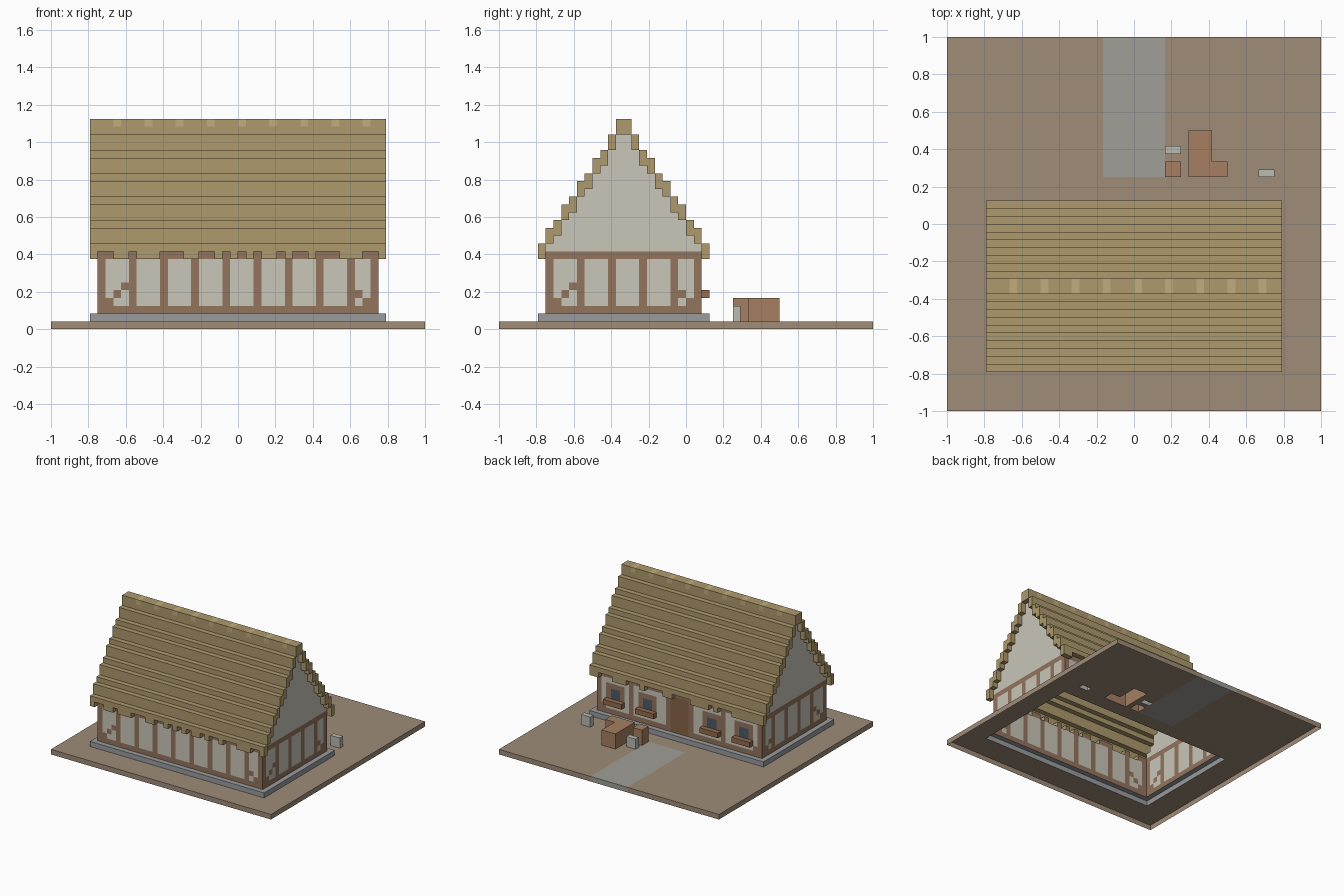
import bpy, bmesh, random

if "Cube" in bpy.data.objects:
    bpy.data.objects.remove(bpy.data.objects["Cube"])

# Block-built cottage: everything sits on a grid of 48 cells over 2 units.
V = 2 / 48
random.seed(4)
cells = {}          # (x, y, z) -> part name; later parts replace earlier ones

COLORS = {          # sRGB 0-255
    "ground": (157, 139, 120), "path": (158, 157, 150), "plinth": (152, 154, 156),
    "wall_panels": (200, 197, 183), "timber_frame": (146, 116, 94),
    "thatch_roof": (172, 152, 108), "ridge_pegs": (192, 172, 124),
    "door": (134, 100, 72), "window_glass": (78, 92, 104), "window_sills": (146, 108, 80),
    "crates": (164, 126, 98), "stones": (186, 186, 178),
}


def box(part, x0, x1, y0, y1, z0, z1):
    for x in range(x0, x1):
        for y in range(y0, y1):
            for z in range(z0, z1):
                cells[x, y, z] = part


# Ground with the path set into it, and the stone plinth
box("ground", -24, 24, -24, 24, 0, 1)
box("path", -4, 4, 6, 24, 0, 1)
box("plinth", -19, 19, -19, 3, 1, 2)

# Wall body and stepped gable, filled up to the roof
tops = [11 + int(1.5 * i + 0.5) for i in range(10)]
box("wall_panels", -18, 18, -18, 2, 2, 11)
for i, top in enumerate(tops):
    for y in (-19 + i, 2 - i):
        if i:
            box("wall_panels", -18, 18, y, y + 1, 11, top)
box("wall_panels", -18, 18, -9, -7, 11, 25)

# Timber frame: bottom and top rails, posts and corner braces
T = "timber_frame"
for z in (2, 9):
    for y in (-18, 1):
        box(T, -18, 18, y, y + 1, z, z + 1)
    for x in (-18, 17):
        box(T, x, x + 1, -18, 2, z, z + 1)
for y in (-18, 1):
    for x in (-18, -14, -10, -6, -2, 2, 6, 10, 14, 17):
        if y == -18 or x in (-18, -10, 10, 17):
            box(T, x, x + 1, y, y + 1, 2, 10)
    for k in range(3):
        for x in (-17 + k, 16 - k):
            box(T, x, x + 1, y, y + 1, 3 + k, 4 + k)
for x in (-18, 17):
    for y in (-14, -10, -6, -2):
        box(T, x, x + 1, y, y + 1, 2, 10)
    for k in range(3):
        for y in (-17 + k, -k):
            box(T, x, x + 1, y, y + 1, 3 + k, 4 + k)

# Door and four windows in the back wall
box(T, -3, 3, 1, 2, 2, 10)
box("door", -2, 2, 1, 2, 2, 9)
for c in (-14, -7, 7, 14):
    box(T, c - 2, c + 2, 1, 2, 4, 8)
    box("window_glass", c - 1, c + 1, 1, 2, 5, 7)
    box("window_sills", c - 2, c + 2, 2, 3, 4, 5)

# Stepped thatch roof with ridge and ridge pegs
for i, top in enumerate(tops):
    for y in (-19 + i, 2 - i):
        box("thatch_roof", -19, 19, y, y + 1, top - (2 if i else 1), top)
box("thatch_roof", -19, 19, -9, -7, 25, 27)
for x in range(-16, 17, 4):
    box("ridge_pegs", x, x + 1, -9, -7, 26, 27)

# Ragged eaves: hanging straw with gaps
gaps = ((-18, -16), (-14, -13), (-10, -7), (-5, -3), (-2, -1), (0, 1),
        (2, 3), (5, 6), (7, 9), (10, 13), (16, 18))
for x in range(-19, 19):
    if not any(a <= x < b for a, b in gaps):
        box("thatch_roof", x, x + 1, -19, -18, 9, 10)
    if x in (-19, 18) or random.random() < 0.5:
        box("thatch_roof", x, x + 1, 2, 3, 9, 10)

# Crates and loose stones in the yard
box("crates", 7, 10, 6, 12, 1, 4)
box("crates", 10, 12, 6, 8, 1, 4)
box("crates", 4, 6, 6, 8, 1, 4)
box("stones", 4, 6, 9, 10, 1, 3)
box("stones", 16, 18, 6, 7, 1, 3)

# Outward faces of one cell: direction and its corners
SIDES = []
for axis in range(3):
    for s in (0, 1):
        ring = [(0, 0), (1, 0), (1, 1), (0, 1)]
        if s == 0:
            ring.reverse()
        corners = []
        for a, b in ring:
            p = [0, 0, 0]
            p[axis], p[(axis + 1) % 3], p[(axis + 2) % 3] = s, a, b
            corners.append(p)
        d = [0, 0, 0]
        d[axis] = 2 * s - 1
        SIDES.append((d, corners))


def build(part):
    """Mesh only the exposed cell faces; the model is open underneath."""
    bm, verts = bmesh.new(), {}
    for (x, y, z), name in cells.items():
        if name != part:
            continue
        for d, corners in SIDES:
            n = (x + d[0], y + d[1], z + d[2])
            if n in cells or n[2] < 0:
                continue
            face = []
            for c in corners:
                k = (x + c[0], y + c[1], z + c[2])
                if k not in verts:
                    verts[k] = bm.verts.new([q * V for q in k])
                face.append(verts[k])
            bm.faces.new(face)
    me = bpy.data.meshes.new(part)
    bm.to_mesh(me)
    bm.free()
    mat = bpy.data.materials.new(part)
    mat.diffuse_color = [(c / 255) ** 2.2 for c in COLORS[part]] + [1]
    mat.use_nodes = True
    mat.node_tree.nodes["Principled BSDF"].inputs["Base Color"].default_value = mat.diffuse_color
    me.materials.append(mat)
    bpy.context.collection.objects.link(bpy.data.objects.new(part, me))


for part in COLORS:
    build(part)
